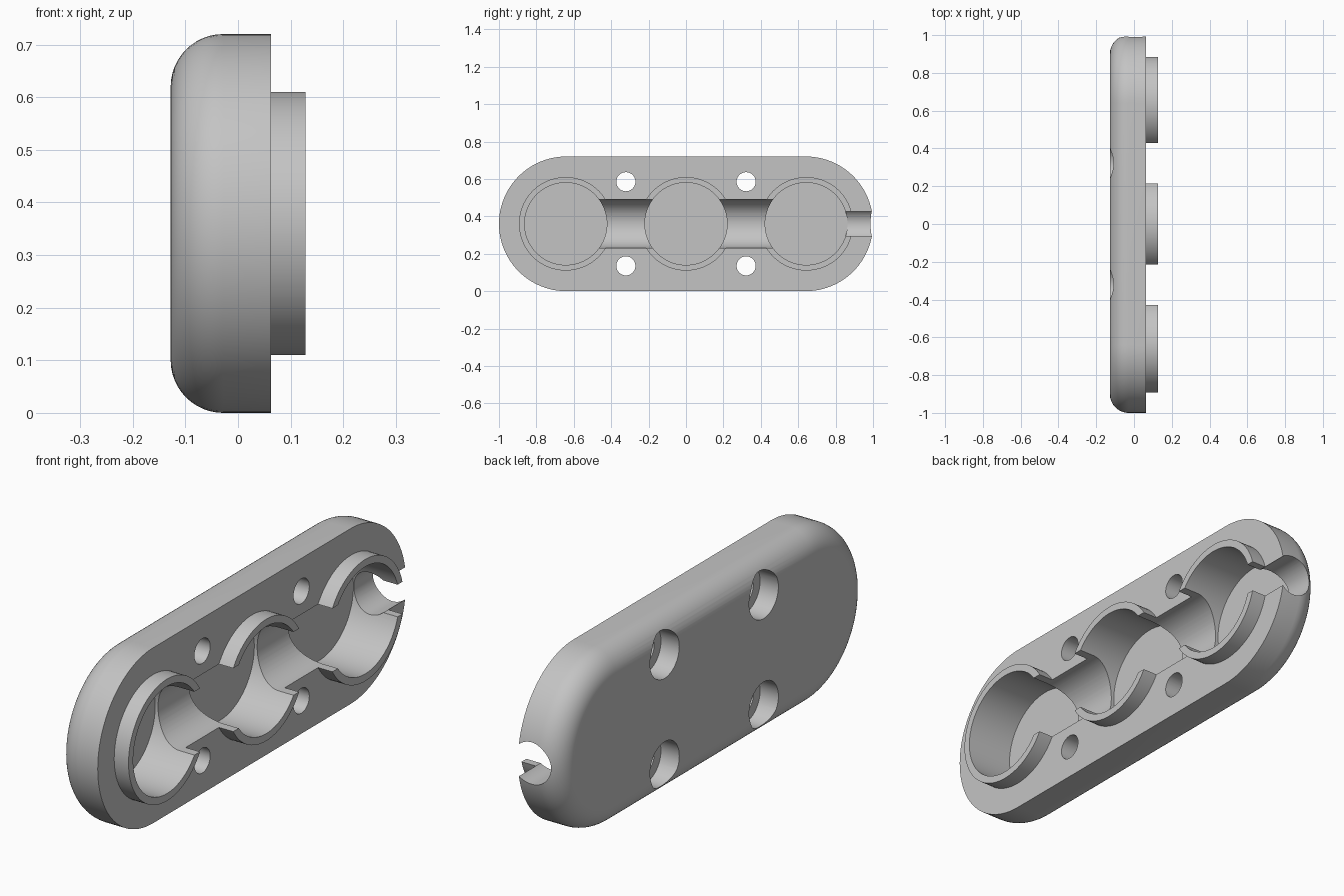
import bpy, bmesh, math
from mathutils import Matrix, Vector

cube = bpy.data.objects.get("Cube")
if cube:
    bpy.data.objects.remove(cube)

BACK, FACE, RIM = -0.128, 0.063, 0.128   # plate back, plate face, collar top
MID, SPACING = 0.36, 0.643               # height of centre line, socket pitch
END_R, ROUND = 0.36, 0.1                 # end radius, back edge rounding

grey = bpy.data.materials.new("light_grey")
grey.use_nodes = True
grey.diffuse_color = (0.55, 0.55, 0.55, 1)
grey.node_tree.nodes["Principled BSDF"].inputs["Base Color"].default_value = grey.diffuse_color


def make_object(name, bm):
    bmesh.ops.recalc_face_normals(bm, faces=bm.faces)
    mesh = bpy.data.meshes.new(name)
    bm.to_mesh(mesh)
    bm.free()
    mesh.materials.append(grey)
    obj = bpy.data.objects.new(name, mesh)
    bpy.context.collection.objects.link(obj)
    return obj


def loft(name, loops):
    """Closed solid through a stack of matching point loops."""
    bm = bmesh.new()
    rings = [[bm.verts.new(p) for p in loop] for loop in loops]
    for a, b in zip(rings, rings[1:]):
        for i in range(len(a)):
            j = (i + 1) % len(a)
            bm.faces.new((a[i], a[j], b[j], b[i]))
    bm.faces.new(rings[0])
    bm.faces.new(rings[-1])
    return make_object(name, bm)


def disc(name, y, z, radius, x0, x1, segments=96):
    """Cylinder along x."""
    bm = bmesh.new()
    place = Matrix.Translation(((x0 + x1) / 2, y, z)) @ Matrix.Rotation(math.pi / 2, 4, 'Y')
    bmesh.ops.create_cone(bm, cap_ends=True, segments=segments, radius1=radius,
                          radius2=radius, depth=x1 - x0, matrix=place)
    return make_object(name, bm)


def groove(name, axis_x, radius, half_width, y0, y1):
    """Round-bottomed slot along y, open towards +x."""
    start = math.pi - math.asin(half_width / radius)
    if axis_x + radius * math.cos(start) < axis_x and half_width < radius:
        start = math.pi - start   # undercut: mouth narrower than the bore
    steps = 48
    profile = [(0.2, half_width)]
    for i in range(steps + 1):
        a = start + (2 * math.pi - 2 * start) * i / steps
        profile.append((axis_x + radius * math.cos(a), radius * math.sin(a)))
    profile.append((0.2, -half_width))
    return loft(name, [[(x, y, MID + z) for x, z in profile] for y in (y0, y1)])


def combine(target, tool, operation):
    mod = target.modifiers.new(tool.name, 'BOOLEAN')
    mod.operation = operation
    mod.solver = 'EXACT'
    mod.object = tool
    bpy.context.view_layer.objects.active = target
    bpy.ops.object.modifier_apply(modifier=mod.name)
    bpy.data.objects.remove(tool)


def stadium(x, inset, steps=48):
    radius = END_R - inset
    points = []
    for side in (1, -1):
        for i in range(steps + 1):
            a = -math.pi / 2 + math.pi * i / steps
            points.append(Vector((x, side * (END_R - 1) * -1 + side * radius * math.cos(a),
                                  MID + side * radius * math.sin(a))))
    return points


# Plate with a rounded back edge
loops = []
for i in range(13):
    a = math.pi / 2 * i / 12
    loops.append(stadium(BACK + ROUND * (1 - math.cos(a)), ROUND * (1 - math.sin(a))))
loops.append(stadium(FACE, 0))
plate = loft("socket_plate", loops)

# Raised collars, then the sockets inside them
centres = (-SPACING, 0, SPACING)
for y in centres:
    combine(plate, disc("collar", y, MID, 0.25, 0, RIM), 'UNION')
for y in centres:
    combine(plate, disc("socket_cutter", y, MID, 0.22, -0.08, 0.2), 'DIFFERENCE')

# Channel joining the sockets, and the cable outlet at one end
combine(plate, groove("channel_cutter", FACE, 0.13, 0.13, -SPACING, SPACING), 'DIFFERENCE')
combine(plate, groove("outlet_cutter", 0.008, 0.086, 0.066, SPACING, 1.1), 'DIFFERENCE')

# Screw holes, counterbored from the back
for y in (-SPACING / 2, SPACING / 2):
    for z in (MID - 0.225, MID + 0.225):
        combine(plate, disc("screw_cutter", y, z, 0.051, -0.2, 0.2, 48), 'DIFFERENCE')
        combine(plate, disc("counterbore_cutter", y, z, 0.095, -0.2, -0.045, 48), 'DIFFERENCE')

bpy.ops.object.select_all(action='DESELECT')
plate.select_set(True)
bpy.context.view_layer.objects.active = plate
bpy.ops.object.shade_smooth_by_angle(angle=math.radians(30))
